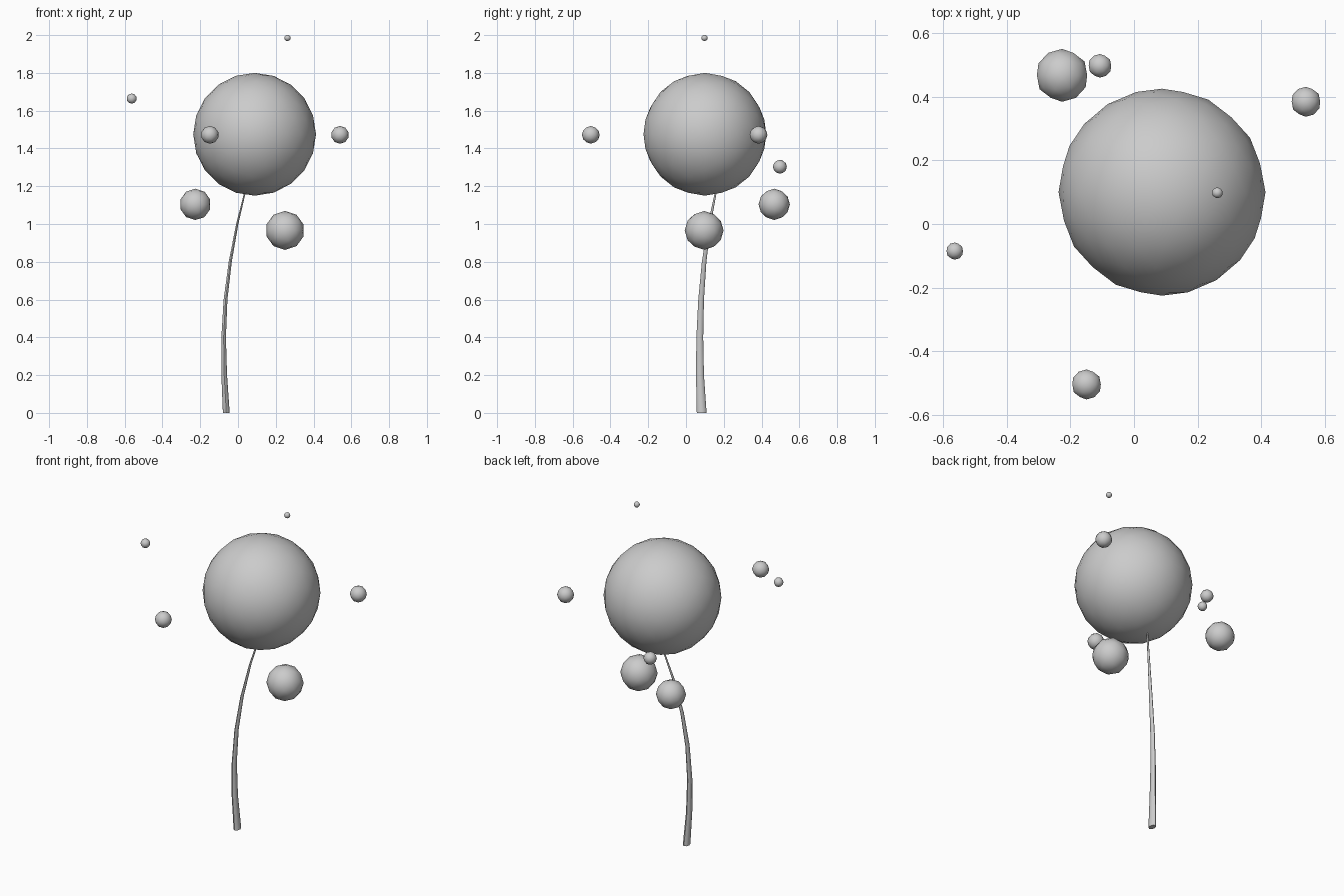
import bpy, bmesh
from math import cos, sin, pi, radians

if "Cube" in bpy.data.objects:
    bpy.data.objects.remove(bpy.data.objects["Cube"])


def finish(name, bm):
    mesh = bpy.data.meshes.new(name)
    bmesh.ops.recalc_face_normals(bm, faces=bm.faces)
    bm.to_mesh(mesh)
    bm.free()
    obj = bpy.data.objects.new(name, mesh)
    bpy.context.collection.objects.link(obj)
    return obj


def ball(name, centre, radius, detail):
    bpy.ops.mesh.primitive_ico_sphere_add(subdivisions=detail, radius=radius,
                                          location=centre, rotation=(radians(90), 0, 0))
    bpy.context.object.name = name
    bpy.ops.object.shade_smooth()


# Round crown
ball("crown", (0.088, 0.10, 1.475), 0.325, 3)

# Floating balls: x, y, z, radius
floaters = [
    (0.262, 0.098, 1.985, 0.017),
    (-0.563, -0.085, 1.664, 0.027),
    (-0.149, -0.504, 1.472, 0.047),
    (0.540, 0.384, 1.472, 0.047),
    (-0.107, 0.497, 1.303, 0.037),
    (-0.226, 0.467, 1.104, 0.083),
    (0.249, 0.096, 0.966, 0.103),
]
for i, (x, y, z, r) in enumerate(floaters):
    ball(f"floating_ball_{i + 1}", (x, y, z), r, 2)

# Curved, tapering stem: x, y, z, half width in x, half width in y
path = [
    (-0.062, 0.083, 0.00, 0.018, 0.026),
    (-0.073, 0.074, 0.20, 0.015, 0.021),
    (-0.076, 0.073, 0.40, 0.012, 0.018),
    (-0.066, 0.080, 0.60, 0.010, 0.015),
    (-0.041, 0.096, 0.80, 0.008, 0.012),
    (-0.004, 0.124, 1.00, 0.006, 0.008),
    (0.035, 0.156, 1.16, 0.004, 0.005),
    (0.060, 0.175, 1.25, 0.003, 0.004),
]
SIDES = 8
bm = bmesh.new()
rings = []
for x, y, z, a, b in path:
    rings.append([bm.verts.new((x + a * cos(2 * pi * k / SIDES), y + b * sin(2 * pi * k / SIDES), z))
                  for k in range(SIDES)])
for low, high in zip(rings, rings[1:]):
    for k in range(SIDES):
        n = (k + 1) % SIDES
        bm.faces.new((low[k], low[n], high[n], high[k]))
bm.faces.new(rings[0][::-1])
bm.faces.new(rings[-1])
stem = finish("stem", bm)
bpy.ops.object.select_all(action='DESELECT')
stem.select_set(True)
bpy.context.view_layer.objects.active = stem
bpy.ops.object.shade_smooth_by_angle(angle=radians(50))
